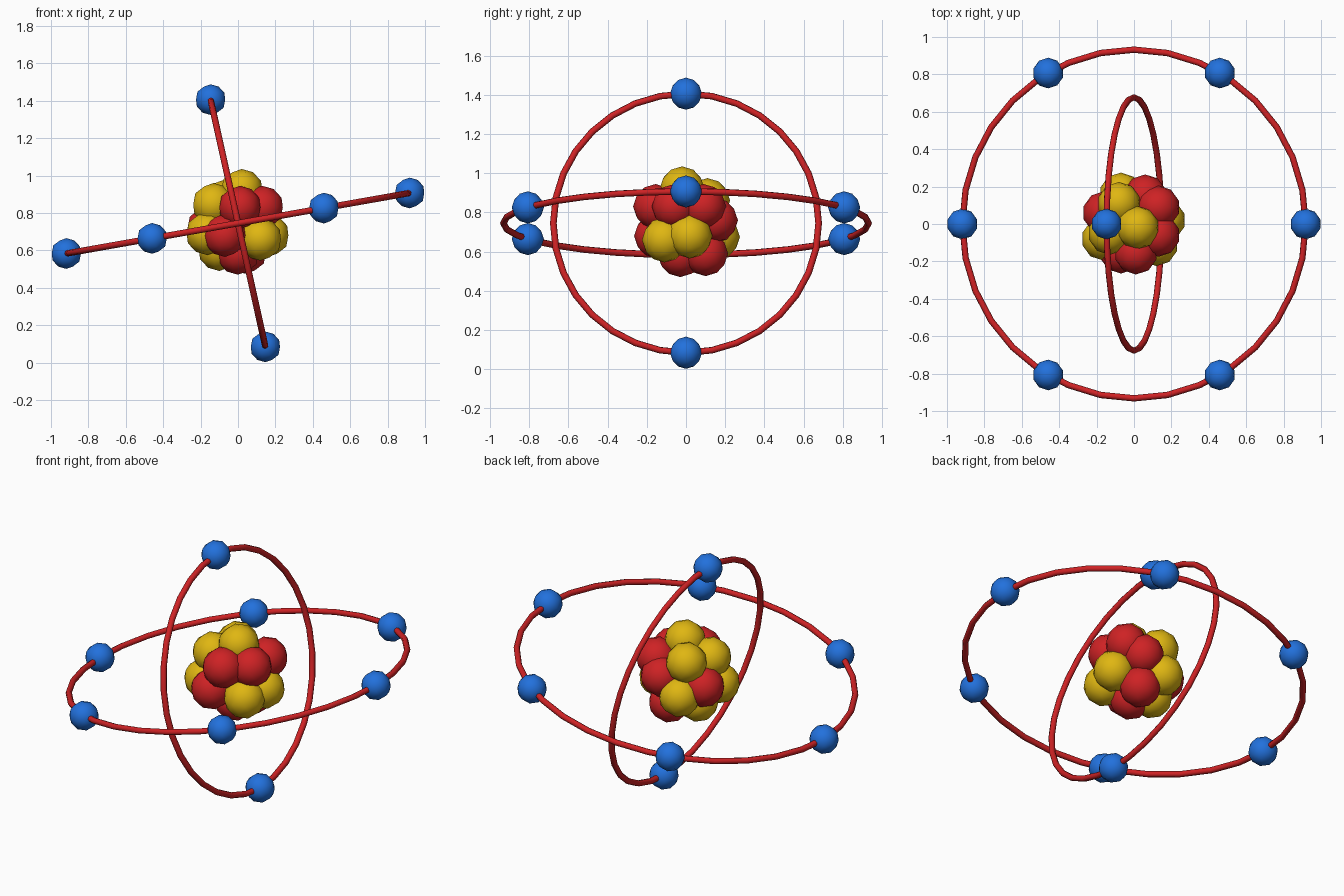
import bpy
from math import radians, cos, sin, pi
from mathutils import Matrix, Vector

if "Cube" in bpy.data.objects:
    bpy.data.objects.remove(bpy.data.objects["Cube"], do_unlink=True)

CENTRE = Vector((0, 0, 0.745))


def material(name, rgb):
    m = bpy.data.materials.new(name)
    m.use_nodes = True
    colour = (*rgb, 1)
    m.diffuse_color = colour
    m.node_tree.nodes["Principled BSDF"].inputs["Base Color"].default_value = colour
    return m


red = material("red", (0.62, 0.016, 0.018))
yellow = material("yellow", (0.74, 0.47, 0.006))
blue = material("blue", (0.016, 0.165, 0.72))


def finish(name, mat):
    ob = bpy.context.object
    ob.name = ob.data.name = name
    ob.data.materials.append(mat)
    bpy.ops.object.shade_smooth()
    return ob


def ball(name, loc, radius, mat):
    bpy.ops.mesh.primitive_ico_sphere_add(subdivisions=2, radius=radius, location=loc)
    return finish(name, mat)


# Orbit ring tilted about y, with evenly spaced electrons on it
def orbit(name, radius, tilt, electrons):
    bpy.ops.mesh.primitive_torus_add(
        major_radius=radius, minor_radius=0.017, major_segments=32, minor_segments=8,
        location=CENTRE, rotation=(0, radians(tilt), 0))
    finish(name + "_ring", red)
    turn = Matrix.Rotation(radians(tilt), 3, "Y")
    for i in range(electrons):
        a = 2 * pi * i / electrons
        spot = turn @ Vector((radius * cos(a), radius * sin(a), 0))
        ball(f"{name}_electron_{i + 1}", CENTRE + spot, 0.082, blue)


orbit("outer", 0.932, -10, 6)
orbit("inner", 0.677, -102.5, 2)

# Nucleus: packed balls, placed relative to the centre
protons = [
    (0.13, -0.06, 0.085), (0.01, -0.155, 0.085), (0.13, 0.09, 0.085),
    (0.06, 0.15, 0.015), (0.04, 0.1, -0.155), (-0.07, -0.15, -0.065),
    (-0.16, 0.06, -0.025), (0, -0.03, -0.16),
]
neutrons = [
    (0.02, -0.02, 0.175), (0.16, 0.02, -0.065), (0.12, -0.11, -0.085),
    (-0.165, -0.08, -0.055), (-0.08, 0.11, 0.115), (-0.13, -0.05, 0.1),
    (-0.07, 0.16, -0.07), (-0.1, 0.03, -0.14),
]
for name, spots, mat in (("proton", protons, red), ("neutron", neutrons, yellow)):
    for i, spot in enumerate(spots):
        ball(f"{name}_{i + 1}", CENTRE + Vector(spot), 0.115, mat)
